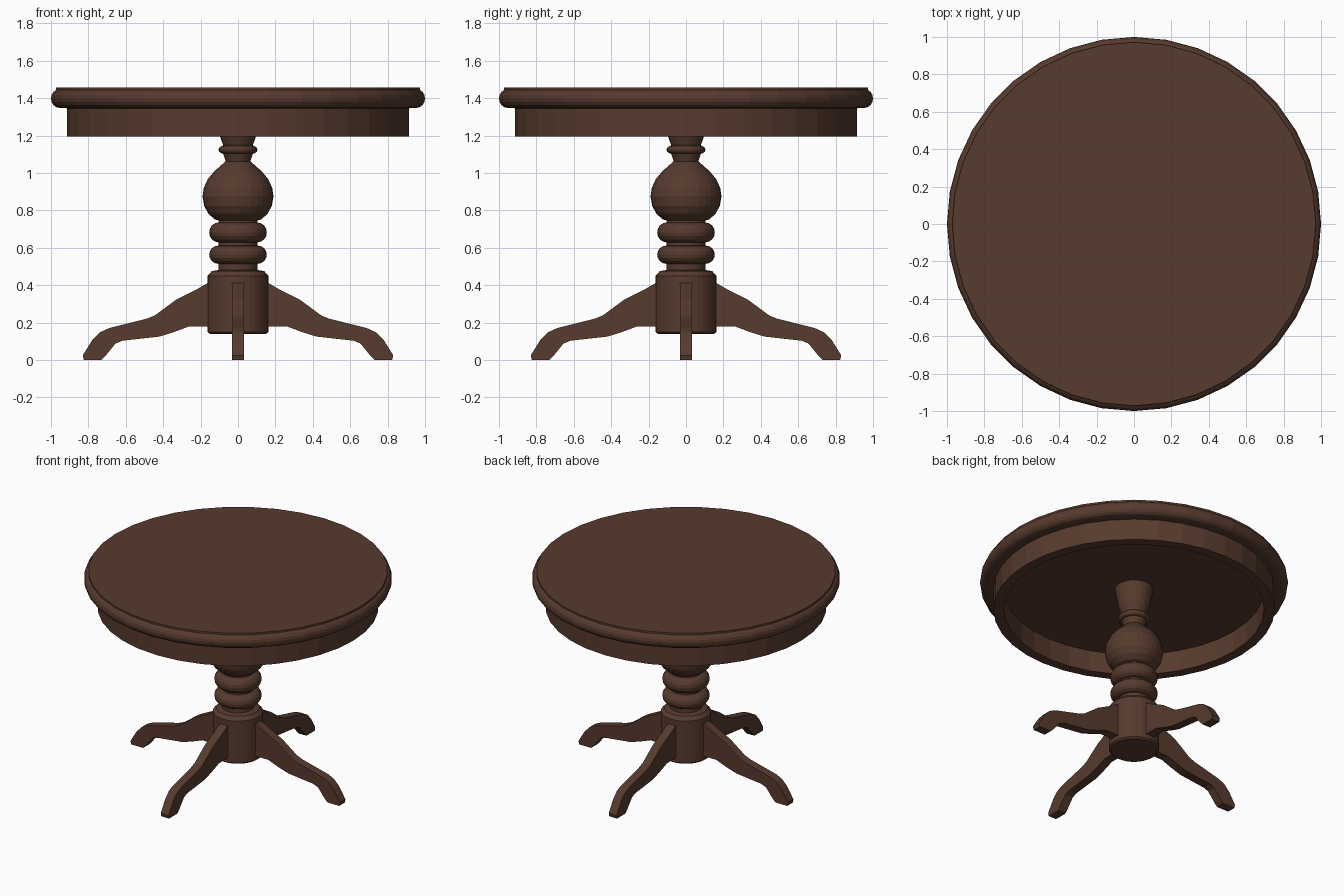
import bpy, bmesh, math

if "Cube" in bpy.data.objects:
    bpy.data.objects.remove(bpy.data.objects["Cube"])

wood = bpy.data.materials.new("dark brown wood")
wood.diffuse_color = (0.095, 0.043, 0.027, 1)
wood.use_nodes = True
wood.node_tree.nodes["Principled BSDF"].inputs["Base Color"].default_value = wood.diffuse_color


def finish(name, bm):
    bmesh.ops.recalc_face_normals(bm, faces=bm.faces)
    me = bpy.data.meshes.new(name)
    bm.to_mesh(me)
    bm.free()
    me.materials.append(wood)
    ob = bpy.data.objects.new(name, me)
    bpy.context.collection.objects.link(ob)
    return ob


def lathe(name, profile, sides, closed=False):
    """Turn a (radius, z) profile around z; open profiles get end caps."""
    bm = bmesh.new()
    rings = []
    for r, z in profile:
        rings.append([bm.verts.new((r * math.cos(2 * math.pi * i / sides),
                                    r * math.sin(2 * math.pi * i / sides), z))
                      for i in range(sides)])
    pairs = list(zip(rings, rings[1:]))
    if closed:
        pairs.append((rings[-1], rings[0]))
    else:
        bm.faces.new(rings[0])
        bm.faces.new(rings[-1])
    for a, b in pairs:
        for i in range(sides):
            j = (i + 1) % sides
            bm.faces.new((a[i], a[j], b[j], b[i]))
    return finish(name, bm)


def bead(r, z, bulge, half, steps=8):
    """Half-round bead on a turned profile."""
    return [(r + bulge * math.cos(a), z + half * math.sin(a))
            for a in (math.pi * (i / steps - 0.5) for i in range(steps + 1))]


# Round top with half-round edge and a small raised step
lathe("table_top", [(0.90, 1.345)] + bead(0.955, 1.398, 0.045, 0.05)[:-1]
      + [(0.972, 1.445), (0.972, 1.457)], 36)

# Hollow apron ring
lathe("apron", [(0.913, 1.195), (0.913, 1.35), (0.845, 1.35), (0.845, 1.195)],
      36, closed=True)

# Turned column
column = [(0.104, 0.46), (0.104, 0.51)]
column += bead(0.104, 0.563, 0.05, 0.049)
column += bead(0.104, 0.682, 0.05, 0.053)
column += [(0.102, 0.745), (0.125, 0.752), (0.158, 0.782), (0.18, 0.822),
           (0.19, 0.873), (0.183, 0.92), (0.162, 0.966), (0.13, 1.005),
           (0.095, 1.037), (0.066, 1.062), (0.08, 1.104)]
column += bead(0.082, 1.124, 0.022, 0.02, 6)
column += [(0.08, 1.15), (0.098, 1.2), (0.124, 1.33), (0.124, 1.35)]
lathe("column", column, 32)

# Hub that carries the legs
lathe("hub", [(0.15, 0.14), (0.163, 0.15), (0.163, 0.45), (0.14, 0.475),
              (0.10, 0.482)], 32)

# Four flat curved legs, extruded from a side outline
outline = [(0.10, 0.445), (0.158, 0.414), (0.22, 0.378), (0.33, 0.323),
           (0.395, 0.275), (0.445, 0.238), (0.49, 0.22), (0.69, 0.17),
           (0.74, 0.147), (0.78, 0.105), (0.83, 0.025), (0.824, 0.0),
           (0.73, 0.0), (0.71, 0.02), (0.655, 0.088), (0.617, 0.103),
           (0.42, 0.125), (0.34, 0.15), (0.26, 0.18), (0.10, 0.18)]
half = 0.031
for k, side in enumerate(("right", "back", "left", "front")):
    bm = bmesh.new()
    face = bm.faces.new([bm.verts.new((x, -half, z)) for x, z in outline])
    ext = bmesh.ops.extrude_face_region(bm, geom=[face])
    moved = [v for v in ext["geom"] if isinstance(v, bmesh.types.BMVert)]
    bmesh.ops.translate(bm, verts=moved, vec=(0, 2 * half, 0))
    leg = finish(side + "_leg", bm)
    leg.rotation_euler.z = k * math.pi / 2
